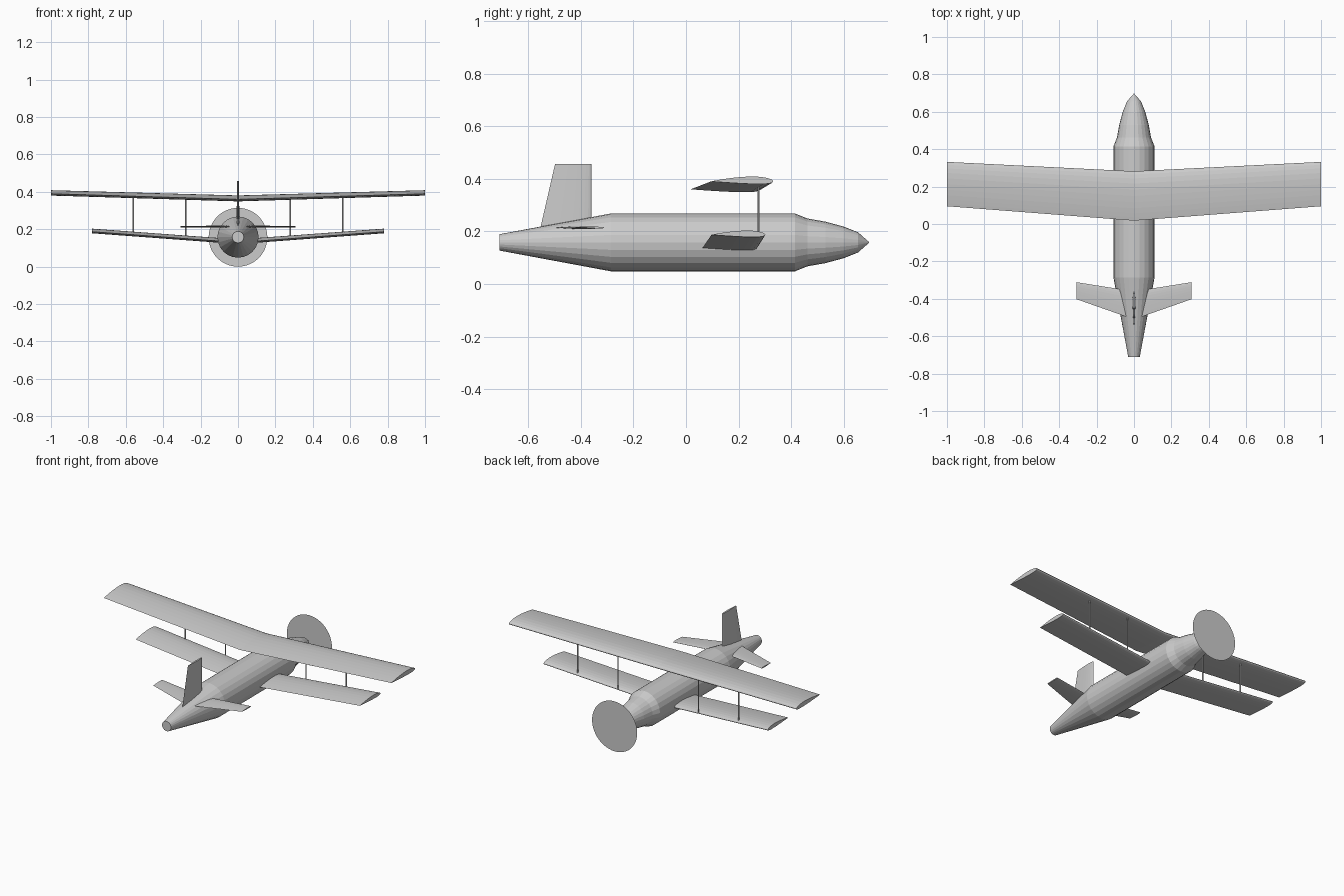
import bpy, bmesh, math
from mathutils import Vector

if "Cube" in bpy.data.objects:
    bpy.data.objects.remove(bpy.data.objects["Cube"])

AXIS_Z = 0.158   # height of the fuselage centre line


def make_object(name, bm, mirror=False):
    bmesh.ops.recalc_face_normals(bm, faces=bm.faces)
    mesh = bpy.data.meshes.new(name)
    bm.to_mesh(mesh)
    bm.free()
    obj = bpy.data.objects.new(name, mesh)
    bpy.context.collection.objects.link(obj)
    if mirror:
        obj.modifiers.new("mirror", 'MIRROR').use_axis[0] = True
    return obj


def airfoil(thick, camber, n=12):
    """Closed loop of (chord fraction, height) from trailing edge over the top."""
    def point(t, side):
        half = 5 * thick * (0.2969 * math.sqrt(t) - 0.126 * t - 0.3516 * t**2
                            + 0.2843 * t**3 - 0.1036 * t**4)
        p = 0.4
        line = (camber / p**2 * (2*p*t - t*t) if t < p else
                camber / (1-p)**2 * (1 - 2*p + 2*p*t - t*t))
        return t, line + side * half
    ts = [(1 - math.cos(math.pi * i / n)) / 2 for i in range(n + 1)]
    return [point(t, 1) for t in reversed(ts)] + [point(t, -1) for t in ts[1:-1]]


def loft(bm, rings):
    loops = [[bm.verts.new(p) for p in ring] for ring in rings]
    n = len(loops[0])
    for a, b in zip(loops, loops[1:]):
        for i in range(n):
            j = (i + 1) % n
            bm.faces.new((a[i], a[j], b[j], b[i]))
    bm.faces.new(loops[0])
    bm.faces.new(loops[-1])


def surface(name, sections, thick, camber=0.0, upright=False, mirror=False):
    """Sections: (span position, leading y, trailing y, offset)."""
    bm = bmesh.new()
    rings = []
    for s, lead, trail, off in sections:
        c = lead - trail
        pts = [(lead - t * c, off + h * c) for t, h in airfoil(thick, camber)]
        rings.append([(h, y, s) if upright else (s, y, h) for y, h in pts])
    loft(bm, rings)
    return make_object(name, bm, mirror)


# Fuselage with tapered tail and nose
SIDES = 24
profile = [(-0.71, 0.031), (-0.286, 0.11), (0.415, 0.11), (0.462, 0.091),
           (0.53, 0.079), (0.60, 0.06), (0.655, 0.038), (0.697, 0.001)]
bm = bmesh.new()
loft(bm, [[(r * math.cos(2 * math.pi * i / SIDES), y,
            AXIS_Z + r * math.sin(2 * math.pi * i / SIDES)) for i in range(SIDES)]
          for y, r in profile])
make_object("fuselage", bm)

# Flat propeller disc
bm = bmesh.new()
bm.faces.new([bm.verts.new((0.157 * math.cos(2 * math.pi * i / 48), 0.709,
                            0.157 + 0.157 * math.sin(2 * math.pi * i / 48)))
              for i in range(48)])
make_object("propeller_disc", bm)

# Wings
surface("upper_wing", [(-1, 0.332, 0.095, 0.39), (0, 0.282, 0.018, 0.36),
                       (1, 0.332, 0.095, 0.39)], 0.12, 0.02)
surface("lower_wing", [(0.09, 0.27, 0.062, 0.136), (0.78, 0.302, 0.097, 0.187)],
        0.12, 0.02, mirror=True)

# Tail surfaces
surface("tailplane", [(0.02, -0.357, -0.503, 0.214), (0.308, -0.311, -0.402, 0.214)],
        0.08, mirror=True)
surface("tail_fin", [(0.2, -0.36, -0.557, 0), (0.457, -0.36, -0.498, 0)],
        0.08, upright=True)

# Struts between the wings
for name, x in (("inner_strut", 0.28), ("outer_strut", 0.56)):
    low = 0.136 + (x - 0.09) * 0.074
    high = 0.36 + 0.03 * x
    bm = bmesh.new()
    loft(bm, [[(x + 0.004 * math.cos(math.pi * i / 4),
                0.276 + 0.004 * math.sin(math.pi * i / 4), z) for i in range(8)]
              for z in (low, high)])
    make_object(name, bm, mirror=True)
